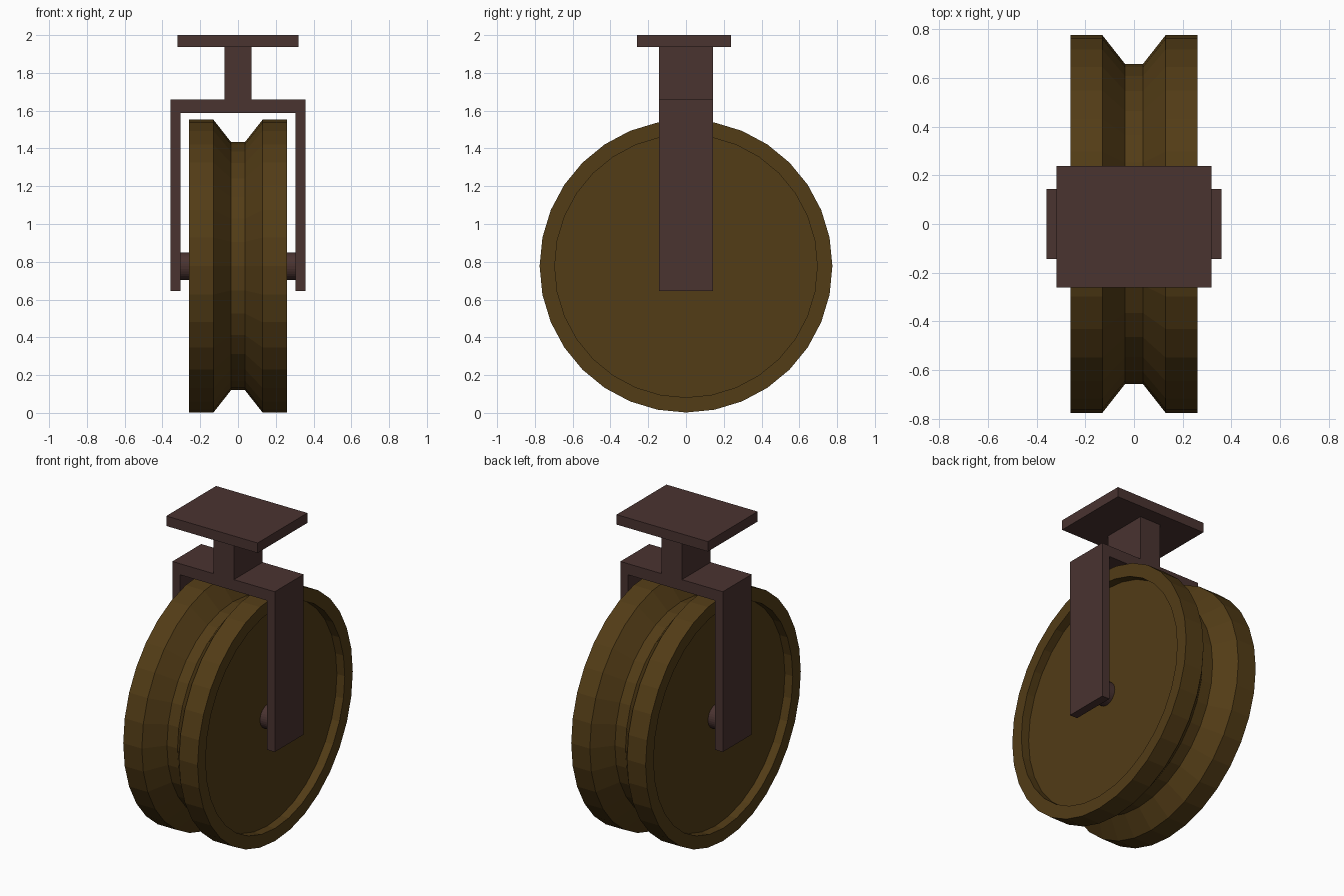
import bpy, bmesh
from math import sin, cos, tau

if "Cube" in bpy.data.objects:
    bpy.data.objects.remove(bpy.data.objects["Cube"])


def material(name, color):
    m = bpy.data.materials.new(name)
    m.diffuse_color = (*color, 1)
    m.use_nodes = True
    m.node_tree.nodes["Principled BSDF"].inputs["Base Color"].default_value = m.diffuse_color
    return m


def finish(name, bm, mat):
    bmesh.ops.recalc_face_normals(bm, faces=bm.faces)
    me = bpy.data.meshes.new(name)
    bm.to_mesh(me)
    bm.free()
    me.materials.append(mat)
    ob = bpy.data.objects.new(name, me)
    bpy.context.collection.objects.link(ob)
    return ob


def lathe_x(name, profile, sides, z, mat):
    """Revolve (x, radius) points round an x axis at height z, capping both ends."""
    bm = bmesh.new()
    rings = [[bm.verts.new((x, r * sin(tau * i / sides), z + r * cos(tau * i / sides)))
              for i in range(sides)] for x, r in profile]
    for a, b in zip(rings, rings[1:]):
        for i in range(sides):
            j = (i + 1) % sides
            bm.faces.new((a[i], a[j], b[j], b[i]))
    bm.faces.new(rings[0])
    bm.faces.new(rings[-1])
    return finish(name, bm, mat)


def extrude_y(name, outline, y0, y1, mat):
    """Extrude an (x, z) outline between two y positions."""
    bm = bmesh.new()
    face = bm.faces.new([bm.verts.new((x, y0, z)) for x, z in outline])
    ext = bmesh.ops.extrude_face_region(bm, geom=[face])
    verts = [v for v in ext["geom"] if isinstance(v, bmesh.types.BMVert)]
    bmesh.ops.translate(bm, verts=verts, vec=(0, y1 - y0, 0))
    return finish(name, bm, mat)


def mirrored(half):
    return half + [(-x, v) for x, v in reversed(half)]


brass = material("dark_brass", (0.085, 0.045, 0.008))
iron = material("brown_iron", (0.068, 0.033, 0.030))
AXIS_Z = 0.777

# Grooved wheel with a recessed disc on both sides
half_wheel = [(-0.205, 0.695), (-0.26, 0.695), (-0.26, 0.775), (-0.13, 0.775), (-0.037, 0.657)]
lathe_x("pulley_wheel", mirrored(half_wheel), 32, AXIS_Z, brass)

# Axle between the fork legs
lathe_x("axle", [(-0.31, 0.073), (0.31, 0.073)], 32, AXIS_Z, iron)

# Fork: two legs, crossbar and stem in one outline
half_fork = [(-0.305, 1.588), (-0.305, 0.645), (-0.358, 0.645), (-0.358, 1.658),
             (-0.072, 1.658), (-0.072, 1.94)]
extrude_y("fork", mirrored(half_fork), -0.144, 0.144, iron)

# Mounting plate
extrude_y("mounting_plate", mirrored([(-0.319, 1.937), (-0.319, 2.0)]), -0.26, 0.237, iron)
